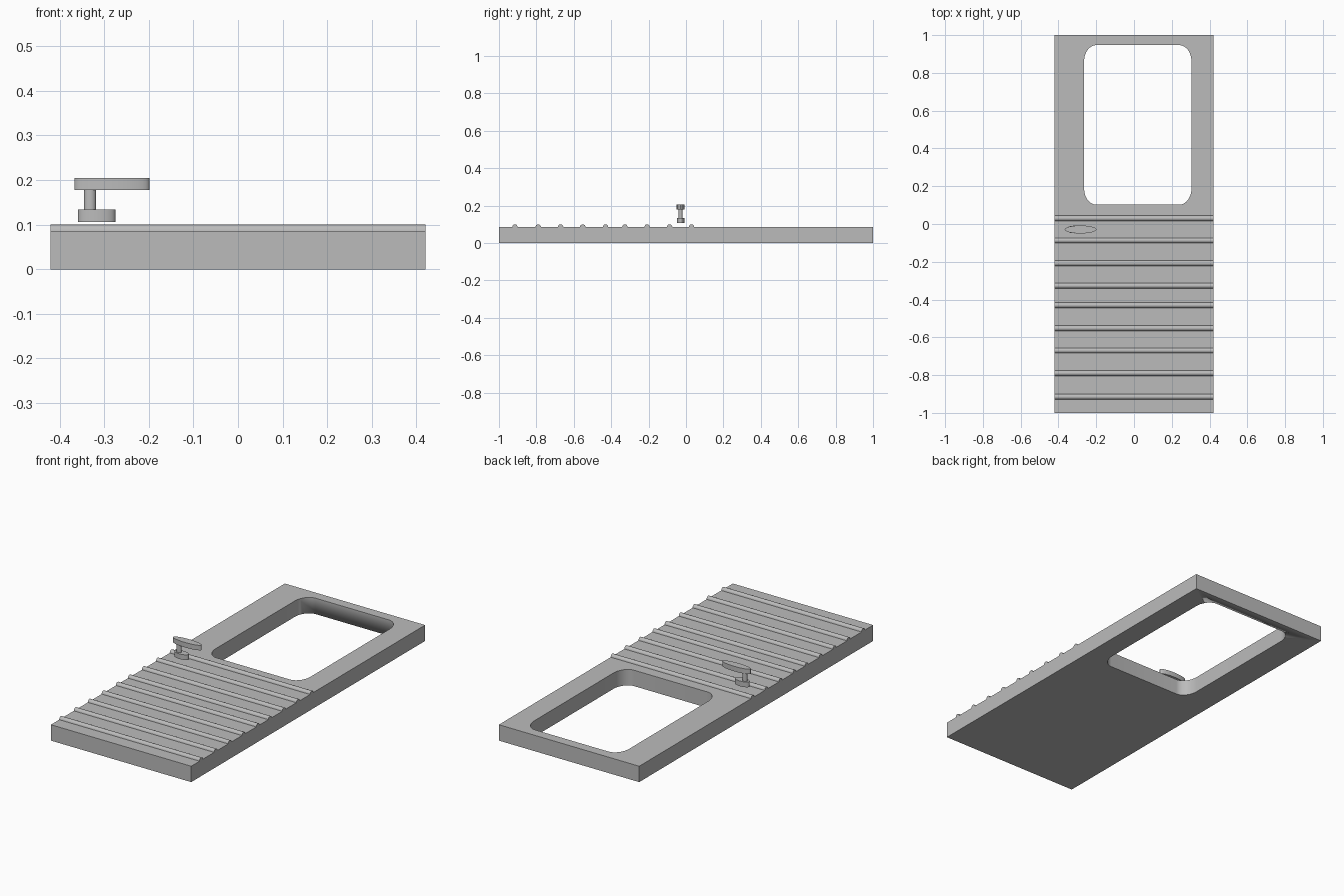
import bpy
import bmesh
from math import cos, sin, pi

cube = bpy.data.objects.get("Cube")
if cube:
    bpy.data.objects.remove(cube, do_unlink=True)

grey = bpy.data.materials.new("plain grey")
grey.use_nodes = True
grey.diffuse_color = (0.5, 0.5, 0.5, 1)
grey.node_tree.nodes["Principled BSDF"].inputs["Base Color"].default_value = (0.5, 0.5, 0.5, 1)


def arc(cx, cy, rx, ry, start, end, steps):
    """Points along an elliptical arc."""
    angles = [start + (end - start) * i / steps for i in range(steps + 1)]
    return [(cx + rx * cos(a), cy + ry * sin(a)) for a in angles]


def extrude(name, points, offset):
    """Solid made by sweeping a closed outline along an offset."""
    bm = bmesh.new()
    face = bm.faces.new([bm.verts.new(p) for p in points])
    swept = bmesh.ops.extrude_face_region(bm, geom=[face], use_keep_orig=True)
    moved = [v for v in swept["geom"] if isinstance(v, bmesh.types.BMVert)]
    bmesh.ops.translate(bm, verts=moved, vec=offset)
    bmesh.ops.recalc_face_normals(bm, faces=bm.faces)
    mesh = bpy.data.meshes.new(name)
    bm.to_mesh(mesh)
    bm.free()
    mesh.materials.append(grey)
    obj = bpy.data.objects.new(name, mesh)
    bpy.context.collection.objects.link(obj)
    bpy.ops.object.select_all(action='DESELECT')
    obj.select_set(True)
    bpy.context.view_layer.objects.active = obj
    bpy.ops.object.shade_smooth_by_angle()
    return obj


def upright(name, outline, bottom, top):
    return extrude(name, [(x, y, bottom) for x, y in outline], (0, 0, top - bottom))


# Door slab with a rounded window opening
W, THICK = 0.42, 0.086
slab = upright("door_panel", [(-W, -1), (W, -1), (W, 1), (-W, 1)], 0, THICK)

left, right, low, high = -0.264, 0.304, 0.102, 0.947
rx, ry = 0.065, 0.085
corners = [(right - rx, high - ry), (left + rx, high - ry),
           (left + rx, low + ry), (right - rx, low + ry)]
opening = []
for i, (cx, cy) in enumerate(corners):
    opening += arc(cx, cy, rx, ry, i * pi / 2, (i + 1) * pi / 2, 10)
cutter = upright("window_cutter", opening, -0.1, 0.2)

cut = slab.modifiers.new("window", 'BOOLEAN')
cut.operation = 'DIFFERENCE'
cut.solver = 'EXACT'
cut.object = cutter
bpy.context.view_layer.objects.active = slab
bpy.ops.object.modifier_apply(modifier=cut.name)
bpy.data.objects.remove(cutter, do_unlink=True)

# Half-round ribs across the lower half
rib_rows = [0.03, -0.087, -0.208, -0.327, -0.43, -0.552, -0.67, -0.79, -0.915]
for n, row in enumerate(rib_rows, 1):
    profile = arc(row, THICK, 0.014, 0.014, 0, pi, 10)
    extrude(f"rib_{n}", [(-W, y, z) for y, z in profile], (2 * W, 0, 0))

# Handle: oval rose, stem and lever
HANDLE_Y = -0.029
for name, x, rx, ry, bottom, top in [
        ("handle_rose", -0.317, 0.042, 0.020, 0.106, 0.134),
        ("handle_stem", -0.332, 0.0135, 0.011, 0.134, 0.178),
        ("handle_lever", -0.283, 0.084, 0.021, 0.178, 0.205)]:
    upright(name, arc(x, HANDLE_Y, rx, ry, 0, 2 * pi, 40)[:-1], bottom, top)
